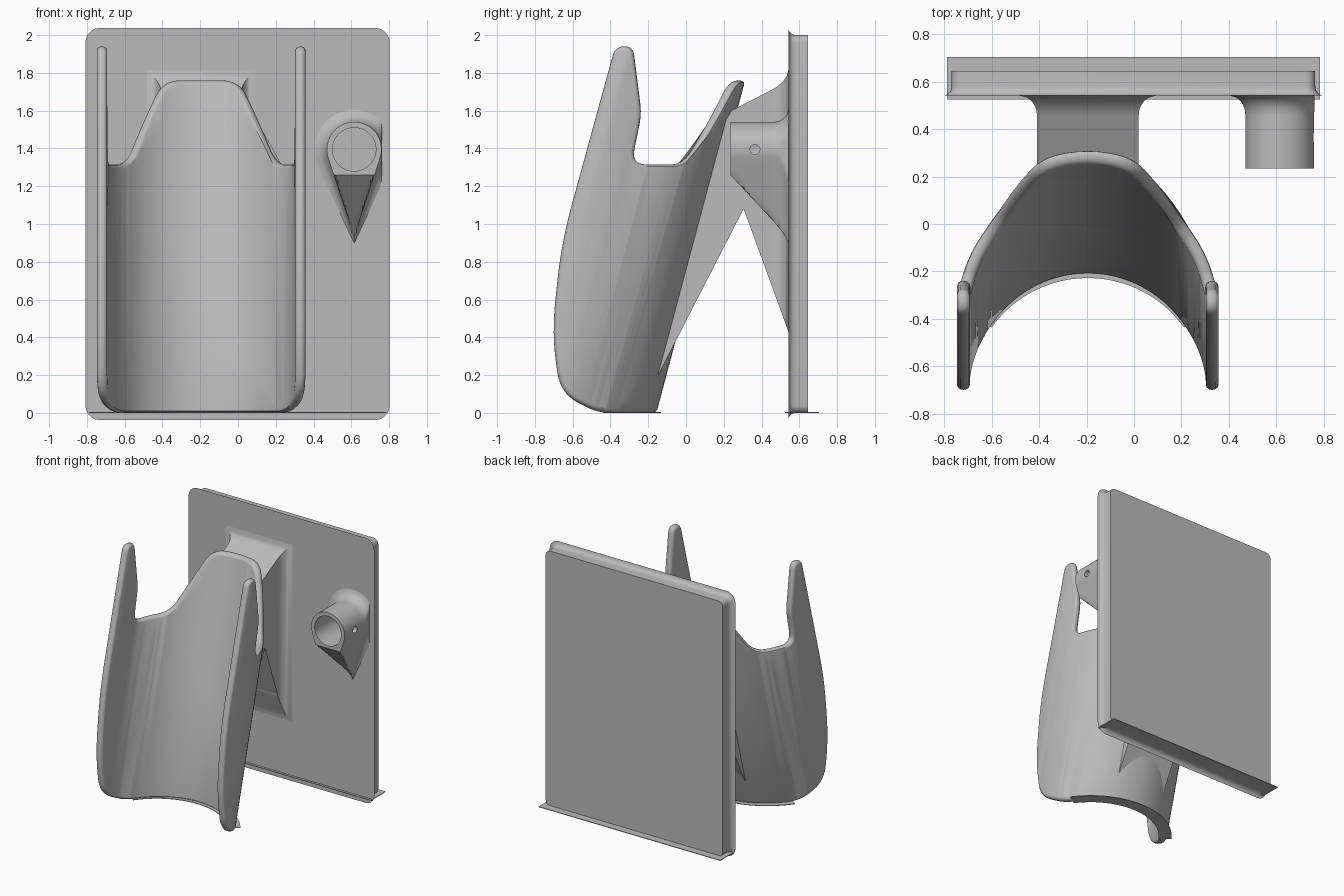
import bpy, bmesh, math
from mathutils import Vector, Matrix

cube = bpy.data.objects.get("Cube")
if cube:
    bpy.data.objects.remove(cube)

grey = bpy.data.materials.new("plain_grey")
grey.use_nodes = True
grey.diffuse_color = (0.5, 0.5, 0.5, 1)
grey.node_tree.nodes["Principled BSDF"].inputs["Base Color"].default_value = (0.5, 0.5, 0.5, 1)


def finish(bm, name, smooth=True):
    bmesh.ops.recalc_face_normals(bm, faces=bm.faces)
    mesh = bpy.data.meshes.new(name)
    bm.to_mesh(mesh)
    bm.free()
    obj = bpy.data.objects.new(name, mesh)
    bpy.context.collection.objects.link(obj)
    mesh.materials.append(grey)
    if smooth:
        bpy.ops.object.select_all(action='DESELECT')
        obj.select_set(True)
        bpy.context.view_layer.objects.active = obj
        bpy.ops.object.shade_smooth_by_angle(angle=math.radians(35))
    return obj


def loft(rings):
    """Skin closed rings of equal length and cap both ends."""
    bm = bmesh.new()
    loops = [[bm.verts.new(p) for p in ring] for ring in rings]
    n = len(loops[0])
    for a, b in zip(loops, loops[1:]):
        for i in range(n):
            j = (i + 1) % n
            bm.faces.new((a[i], a[j], b[j], b[i]))
    bm.faces.new(loops[0])
    bm.faces.new(loops[-1])
    return bm


def box(x0, x1, y0, y1, z0, z1):
    return loft([[(x0, y, z0), (x1, y, z0), (x1, y, z1), (x0, y, z1)] for y in (y0, y1)])


def cove(t, r):
    return r * (1 - math.sqrt(max(0, 1 - t * t)))


# Back plate: rounded everywhere except around its rear face
BACK, FRONT = 0.645, 0.542
bm = box(-0.77, 0.765, FRONT, BACK, 0, 2)
uprights = [e for e in bm.edges if abs(e.verts[0].co.y - e.verts[1].co.y) > 0.01]
bmesh.ops.bevel(bm, geom=uprights, offset=0.04, segments=5, profile=0.5, affect='EDGES')
rim = [e for e in bm.edges if all(v.co.y < FRONT + 0.001 for v in e.verts)]
bmesh.ops.bevel(bm, geom=rim, offset=0.038, segments=5, profile=0.5, affect='EDGES')
finish(bm, "back_plate")
finish(box(-0.79, 0.785, 0.525, 0.705, 0, 0.005), "plate_brim", False)

# Holder: a rounded flat pattern bent into a leaning U
CX, R, HALF, LEAN = -0.195, 0.525, 0.027, 0.267
COS = math.cos(math.atan(LEAN))
QUARTER = R * math.pi / 2


def centre_y(z):
    return -0.728 + LEAN * z


def unroll(y, z):
    d = (y - centre_y(z)) * COS
    return Vector((R * math.acos(min(1, d / R)) if d > 0 else QUARTER - d, z))


def bend(p):
    s, n, z = p
    a = min(abs(s) / R, math.pi / 2)
    run = max(0, abs(s) - QUARTER)
    x = math.copysign((R + n) * math.sin(a), s)
    return Vector((CX + x, centre_y(z) + ((R + n) * math.cos(a) - run) / COS, z))


# side outline: y, z, corner rounding
outline = [(0.245, 1.76, 0.09), (-0.01, 1.315, 0.09), (-0.29, 1.315, 0.08),
           (-0.235, 1.58, 0.06), (-0.28, 1.94, 0.05), (-0.375, 1.94, 0.05),
           (-0.66, 0.9, 0.2), (-0.71, 0.42, 0.17), (-0.665, 0.1, 0.12), (-0.47, 0, 0.08)]
half = [(unroll(y, z), r) for y, z, r in outline]
corners = half + [(Vector((-p.x, p.y)), r) for p, r in reversed(half)]
pattern = []
for i, (p, r) in enumerate(corners):
    before, after = corners[i - 1][0], corners[(i + 1) % len(corners)][0]
    a = p + (before - p).normalized() * min(r, (before - p).length * 0.48)
    b = p + (after - p).normalized() * min(r, (after - p).length * 0.48)
    for k in range(7):
        t = k / 6
        pattern.append(a * (1 - t) ** 2 + p * 2 * t * (1 - t) + b * t * t)


def inset(points, d):
    out = []
    for i, p in enumerate(points):
        along = (points[(i + 1) % len(points)] - points[i - 1]).normalized()
        out.append(p + Vector((along.y, -along.x)) * d)
    return out


area = sum(p.cross(q) for p, q in zip(pattern, pattern[1:] + pattern[:1]))
side = -1 if area > 0 else 1
rings = []
for k in range(7):
    a = math.pi * (k / 6 - 0.5)
    ring = inset(pattern, side * 0.02 * (1 - math.cos(a)))
    rings.append([(p.x, HALF * math.sin(a), p.y) for p in ring])
bm = loft(rings)
bmesh.ops.triangulate(bm, faces=[f for f in bm.faces if len(f.verts) > 4])
CUTS = 20
for k in range(-CUTS, CUTS + 1):
    bmesh.ops.bisect_plane(bm, geom=bm.verts[:] + bm.edges[:] + bm.faces[:], dist=1e-5,
                           plane_co=(QUARTER * k / CUTS, 0, 0), plane_no=(1, 0, 0))
for v in bm.verts:
    v.co = bend(v.co)
finish(bm, "holder_shell")

# Thin curved brim under the holder
rings = []
for k in range(25):
    a = 0.95 * (k / 12 - 1)
    rings.append([(CX + r * math.sin(a), -0.728 + r * math.cos(a), z)
                  for r, z in ((0.5, 0), (0.595, 0), (0.595, 0.005), (0.5, 0.005))])
finish(loft(rings), "holder_brim", False)

# Support arm between holder and plate, notched underneath
X0, X1 = -0.41, 0.02
arm = [(-0.157, 0.18), (0.305, 1.08), (0.55, 0.41), (0.55, 1.76), (0.24, 1.6), (0.2, 1.53)]
bm = loft([[(x, y, z) for y, z in arm] for x in (X0, X1)])
finish(bm, "support_arm", False)
rings = []
for k in range(9):
    y = 0.46 + 0.084 * k / 8
    o = cove(k / 8, 0.08)
    low, top = 0.43 + (0.542 - y) * 2.75, 1.6 + (y - 0.24) * 0.516 + o * 0.8
    rings.append([(X0 - o, y, low), (X1 + o, y, low), (X1 + o, y, top), (X0 - o, y, top)])
finish(loft(rings), "arm_fillet")

# Hollow peg with a tapering gusset below
PX, PZ, PR, DROP, TIP = 0.615, 1.395, 0.145, 0.465, 0.235
N = 64


def peg_ring(y, grow):
    r, h = PR + grow, DROP + grow * 0.5
    tangent = math.acos(r / h)
    floor = 1.26 - (y - TIP) * 1.08 - grow * 0.5
    ring = []
    for i in range(N):
        a = 2 * math.pi * i / N - math.pi
        if abs(a) < tangent:
            k = abs(a) / tangent
            x = math.copysign(k * r * math.sin(tangent), a)
            z = -h + k * (h - r * math.cos(tangent))
        else:
            x, z = r * math.sin(a), -r * math.cos(a)
        ring.append((min(PX + x, 0.762), y, max(PZ + z, floor)))
    return ring


def bore_ring(y):
    angles = [2 * math.pi * i / N - math.pi for i in range(N)]
    return [(PX + 0.115 * math.sin(a), y, PZ - 0.115 * math.cos(a)) for a in angles]


rings = [peg_ring(0.46 + 0.085 * k / 8, cove(k / 8, 0.075)) for k in range(8, 0, -1)]
rings += [peg_ring(TIP + 0.225 * k / 9, 0) for k in range(9, -1, -1)]
rings += [bore_ring(TIP), bore_ring(0.535)]
peg = finish(loft(rings), "peg")

# Pin hole in the left wall of the peg
bm = bmesh.new()
bmesh.ops.create_cone(bm, cap_ends=True, segments=24, radius1=0.026, radius2=0.026, depth=0.3,
                      matrix=Matrix.Translation((0.78, 0.365, PZ)) @ Matrix.Rotation(math.pi / 2, 4, 'Y'))
cutter = finish(bm, "pin_cutter", False)
cutter.hide_render = True
hole = peg.modifiers.new("pin_hole", 'BOOLEAN')
hole.operation, hole.object, hole.solver = 'DIFFERENCE', cutter, 'EXACT'
bpy.context.view_layer.objects.active = peg
bpy.ops.object.modifier_apply(modifier=hole.name)
bpy.data.objects.remove(cutter)
